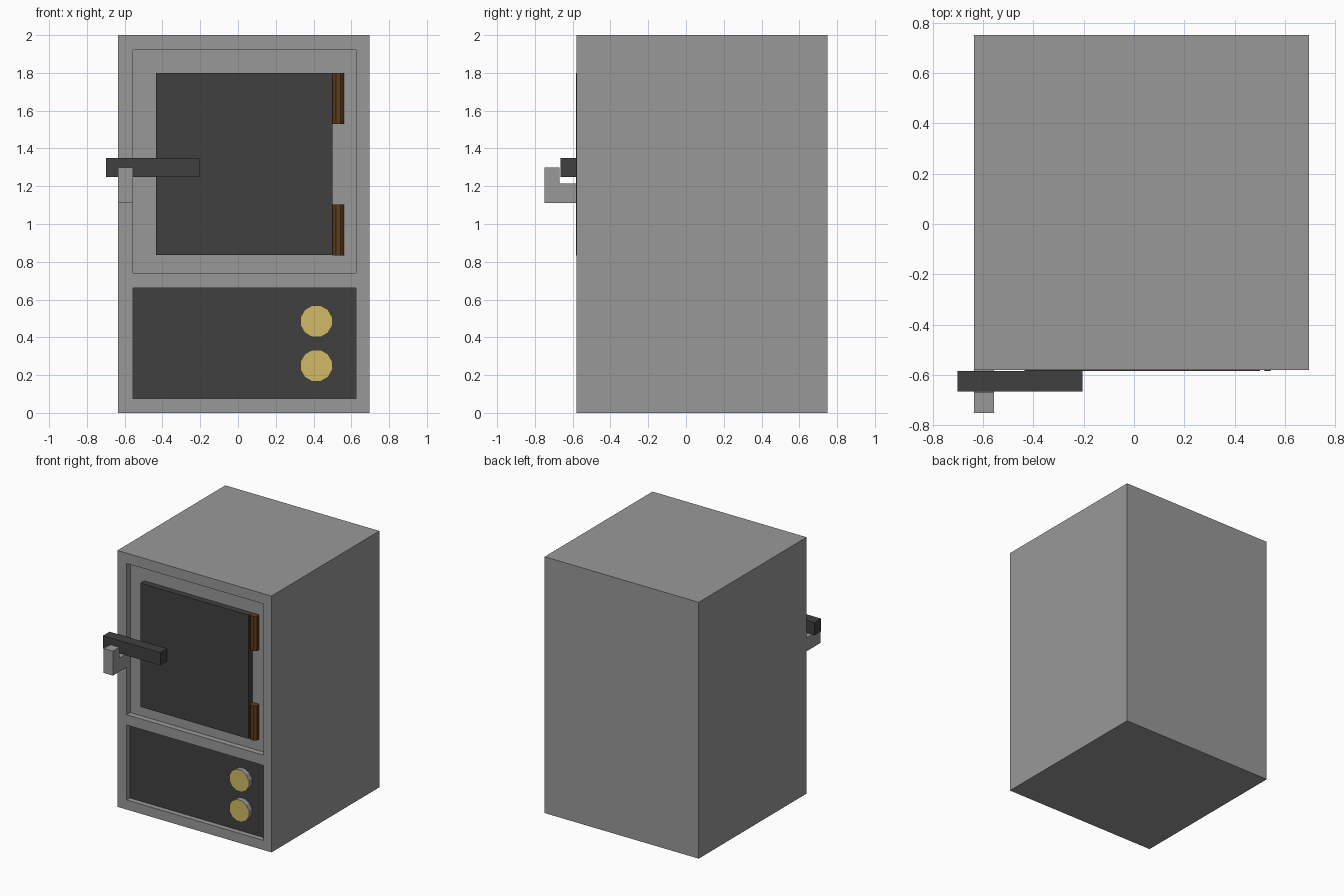
import bpy, bmesh, math
from mathutils import Vector, Matrix

if "Cube" in bpy.data.objects:
    bpy.data.objects.remove(bpy.data.objects["Cube"])


def material(name, srgb):
    m = bpy.data.materials.new(name)
    lin = [c / 12.92 if c <= 0.04045 else ((c + 0.055) / 1.055) ** 2.4 for c in srgb]
    m.diffuse_color = (*lin, 1)
    m.use_nodes = True
    m.node_tree.nodes["Principled BSDF"].inputs["Base Color"].default_value = m.diffuse_color
    return m


GREY = material("steel_grey", (0.60, 0.60, 0.60))
DARK = material("charcoal", (0.25, 0.25, 0.25))
GOLD = material("brass", (0.82, 0.73, 0.40))
BROWN = material("brown", (0.37, 0.235, 0.11))


def finish(name, bm, *mats):
    bmesh.ops.recalc_face_normals(bm, faces=bm.faces)
    me = bpy.data.meshes.new(name)
    bm.to_mesh(me)
    bm.free()
    for m in mats:
        me.materials.append(m)
    ob = bpy.data.objects.new(name, me)
    bpy.context.collection.objects.link(ob)
    return ob


def box_bm(lo, hi):
    bm = bmesh.new()
    bmesh.ops.create_cube(bm, size=1)
    for v in bm.verts:
        v.co = Vector([(a + b) / 2 + (b - a) * c for a, b, c in zip(lo, hi, v.co)])
    return bm


def box(name, lo, hi, mat):
    return finish(name, box_bm(lo, hi), mat)


def prism(name, center, radius, depth, sides, axis, *mats):
    """Flat-sided cylinder; the second material goes on the front cap."""
    bm = bmesh.new()
    r = radius / math.cos(math.pi / sides)
    bmesh.ops.create_cone(bm, cap_ends=True, segments=sides, radius1=r, radius2=r, depth=depth,
                          matrix=Matrix.Rotation(math.pi / sides, 4, 'Z'))
    if axis == 'Y':
        bm.transform(Matrix.Rotation(math.pi / 2, 4, 'X'))
    bm.transform(Matrix.Translation(center))
    bm.normal_update()
    if len(mats) > 1:
        for f in bm.faces:
            f.material_index = int(f.normal.y < -0.99)
    return finish(name, bm, *mats)


FRONT, FLOOR = -0.58, -0.535      # cabinet front and recess floor
X0, X1 = -0.555, 0.625            # recess sides

# Cabinet with two recesses pushed into the front
bm = box_bm((-0.635, FRONT, 0), (0.695, 0.75, 2))
for axis, cuts in ((0, (X0, X1)), (2, (0.075, 0.66, 0.74, 1.92))):
    for c in cuts:
        p = Vector((0, 0, 0))
        n = Vector((0, 0, 0))
        p[axis], n[axis] = c, 1
        bmesh.ops.bisect_plane(bm, geom=bm.verts[:] + bm.edges[:] + bm.faces[:],
                               plane_co=p, plane_no=n)
bm.normal_update()
for f in bm.faces[:]:
    c = f.calc_center_median()
    if f.normal.y < -0.9 and X0 < c.x < X1 and (0.075 < c.z < 0.66 or 0.74 < c.z < 1.92):
        new = bmesh.ops.extrude_discrete_faces(bm, faces=[f])["faces"]
        for v in new[0].verts:
            v.co.y = FLOOR
finish("cabinet", bm, GREY)

# Dark lower panel and door
box("lower_panel", (X0, FLOOR - 0.005, 0.075), (X1, FLOOR + 0.01, 0.66), DARK)
box("door", (-0.435, -0.583, 0.835), (0.50, FLOOR + 0.01, 1.80), DARK)

# Hinges
for label, z in (("lower", 0.9675), ("upper", 1.665)):
    prism(label + "_hinge", (0.53, -0.553, z), 0.03, 0.27, 8, 'Z', BROWN)

# Knobs: grey rims with brass faces
for label, z in (("lower", 0.25), ("upper", 0.485)):
    prism(label + "_knob", (0.415, -0.558, z), 0.084, 0.044, 12, 'Y', GREY, GOLD)

# Latch bar and the hook that catches it
box("latch_bar", (-0.70, -0.665, 1.25), (-0.205, -0.583, 1.35), DARK)
bm = bmesh.new()
profile = [(FRONT, 1.11), (-0.75, 1.11), (-0.75, 1.30), (-0.67, 1.30), (-0.67, 1.215), (FRONT, 1.215)]
face = bm.faces.new([bm.verts.new((-0.635, y, z)) for y, z in profile])
ext = bmesh.ops.extrude_face_region(bm, geom=[face])["geom"]
bmesh.ops.translate(bm, vec=(0.08, 0, 0), verts=[g for g in ext if isinstance(g, bmesh.types.BMVert)])
finish("latch_hook", bm, GREY)
